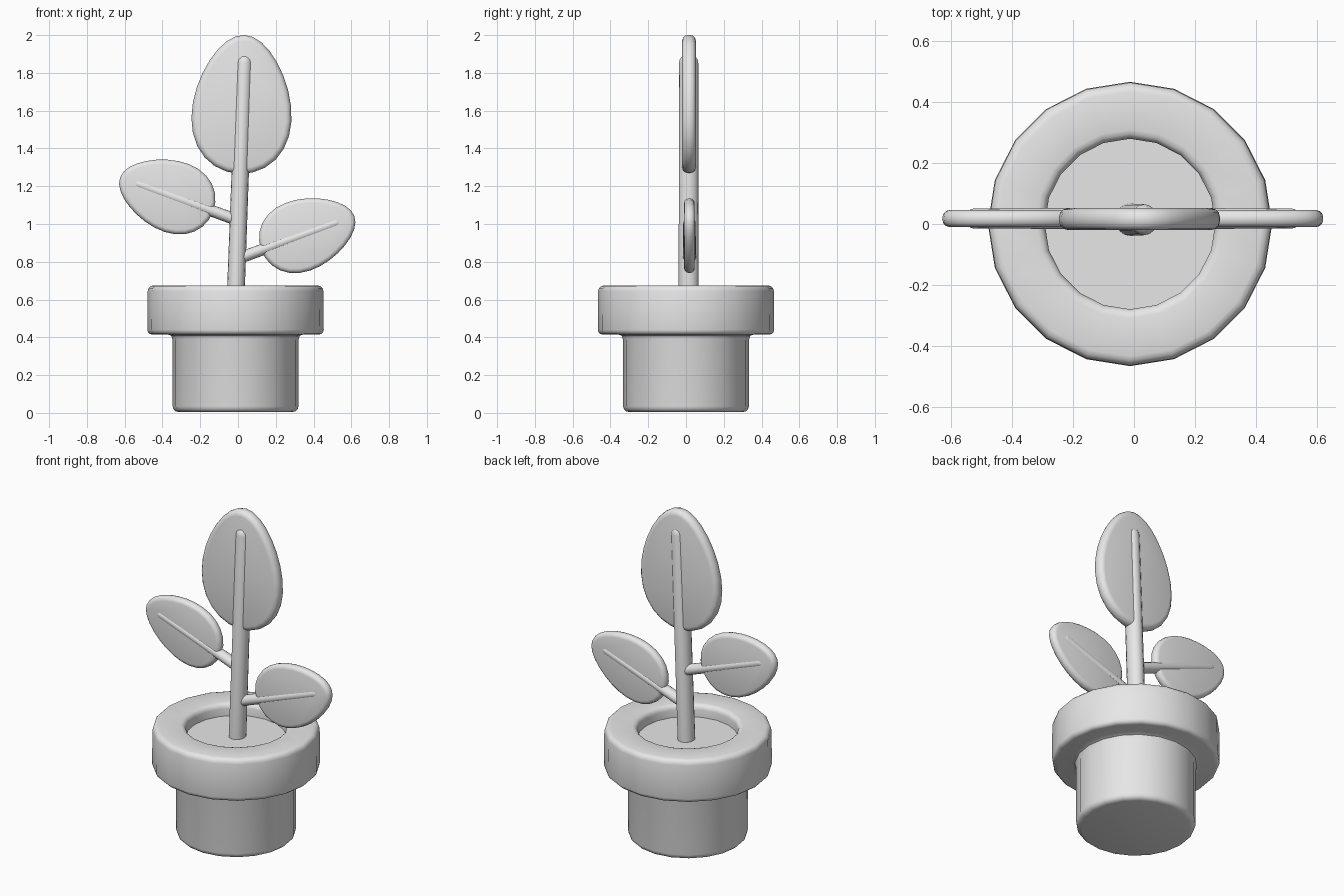
import bpy, bmesh
from math import sin, cos, pi, radians
from mathutils import Matrix, Vector

cube = bpy.data.objects.get("Cube")
if cube:
    bpy.data.objects.remove(cube, do_unlink=True)

grey = bpy.data.materials.new("light_grey")
grey.use_nodes = True
grey.diffuse_color = (0.8, 0.8, 0.8, 1)
grey.node_tree.nodes["Principled BSDF"].inputs["Base Color"].default_value = (0.8, 0.8, 0.8, 1)


def finish(bm, name, matrix, bevel=0):
    """Turn a bmesh into a smooth shaded object."""
    bmesh.ops.remove_doubles(bm, verts=bm.verts, dist=0.0005)
    bmesh.ops.recalc_face_normals(bm, faces=bm.faces)
    if bevel:
        edges = [e for e in bm.edges if e.calc_face_angle(0) > radians(60)]
        bmesh.ops.bevel(bm, geom=edges, offset=bevel, segments=3, profile=0.5, affect='EDGES')
    bm.transform(matrix)
    mesh = bpy.data.meshes.new(name)
    bm.to_mesh(mesh)
    bm.free()
    mesh.materials.append(grey)
    obj = bpy.data.objects.new(name, mesh)
    bpy.context.collection.objects.link(obj)
    bpy.ops.object.select_all(action='DESELECT')
    obj.select_set(True)
    bpy.context.view_layer.objects.active = obj
    bpy.ops.object.shade_smooth_by_angle(angle=radians(40))
    return obj


def arc(r, z, radius, start, end, steps=3):
    """Rounded corner of a lathe profile around the centre (r, z)."""
    angles = [radians(start + (end - start) * i / steps) for i in range(steps + 1)]
    return [(r + radius * cos(a), z + radius * sin(a)) for a in angles]


def lathe(name, profile, sides, matrix):
    bm = bmesh.new()
    verts = [bm.verts.new((r, 0, z)) for r, z in profile]
    edges = [bm.edges.new(pair) for pair in zip(verts, verts[1:])]
    bmesh.ops.spin(bm, geom=verts + edges, cent=(0, 0, 0), axis=(0, 0, 1),
                   angle=2 * pi, steps=sides, use_merge=True)
    return finish(bm, name, matrix)


def placed(x, y, z, tilt=0):
    return Matrix.Translation((x, y, z)) @ Matrix.Rotation(radians(tilt), 4, 'Y')


def stalk(name, length, r0, r1, matrix):
    """Tapered stalk with a rounded tip, slightly deeper than wide."""
    profile = [(0, 0), (r0, 0)] + arc(0, length - r1, r1, 0, 90, 4)
    lathe(name, profile, 16, matrix @ Matrix.Diagonal((1, 1.13, 1, 1)))


def leaf(name, length, width, depth, bevel, matrix, sides=28):
    """Egg-shaped slab, widest near its base."""
    bm = bmesh.new()
    outline = []
    for i in range(sides):
        a = 2 * pi * i / sides
        outline.append(bm.verts.new((width * sin(a) * (1 + 0.2 * cos(a)), -depth,
                                     length / 2 * (1 - cos(a)))))
    face = bm.faces.new(outline)
    new = bmesh.ops.extrude_face_region(bm, geom=[face])["geom"]
    bmesh.ops.translate(bm, vec=(0, 2 * depth, 0),
                        verts=[v for v in new if isinstance(v, bmesh.types.BMVert)])
    finish(bm, name, matrix, bevel)


# Pot with a wide rounded rim
POT_X = -0.013
pot = [(0, 0.005)] + arc(0.303, 0.035, 0.03, -90, 0)
pot += [(0.333, 0.385), (0.34, 0.408), (0.36, 0.416)]
pot += arc(0.442, 0.44, 0.025, -90, 0) + arc(0.435, 0.645, 0.03, 0, 90)
pot += arc(0.31, 0.645, 0.03, 90, 180) + [(0.28, 0.59)]
lathe("pot", pot, 20, placed(POT_X, 0, 0))
lathe("soil", [(0, 0.6), (0.285, 0.6), (0.285, 0.58), (0, 0.58)], 20, placed(POT_X, 0, 0))

# Main stem and top leaf
stalk("main_stem", 1.305, 0.047, 0.045, placed(POT_X, 0.014, 0.595, 2.1))
leaf("top_leaf", 0.735, 0.26, 0.036, 0.03, placed(0.008, 0.016, 1.266, 2))

# Two side leaves on short branches
for side, x, z, label in ((1, 0.123, 0.862, "left"), (-1, -0.131, 1.067, "right")):
    at = placed(x, 0.018, z, side * 70)
    leaf(label + "_leaf", 0.525, 0.187, 0.028, 0.024, at)
    stalk(label + "_branch", 0.57, 0.031, 0.029, at @ Matrix.Translation((0, 0, -0.12)))
